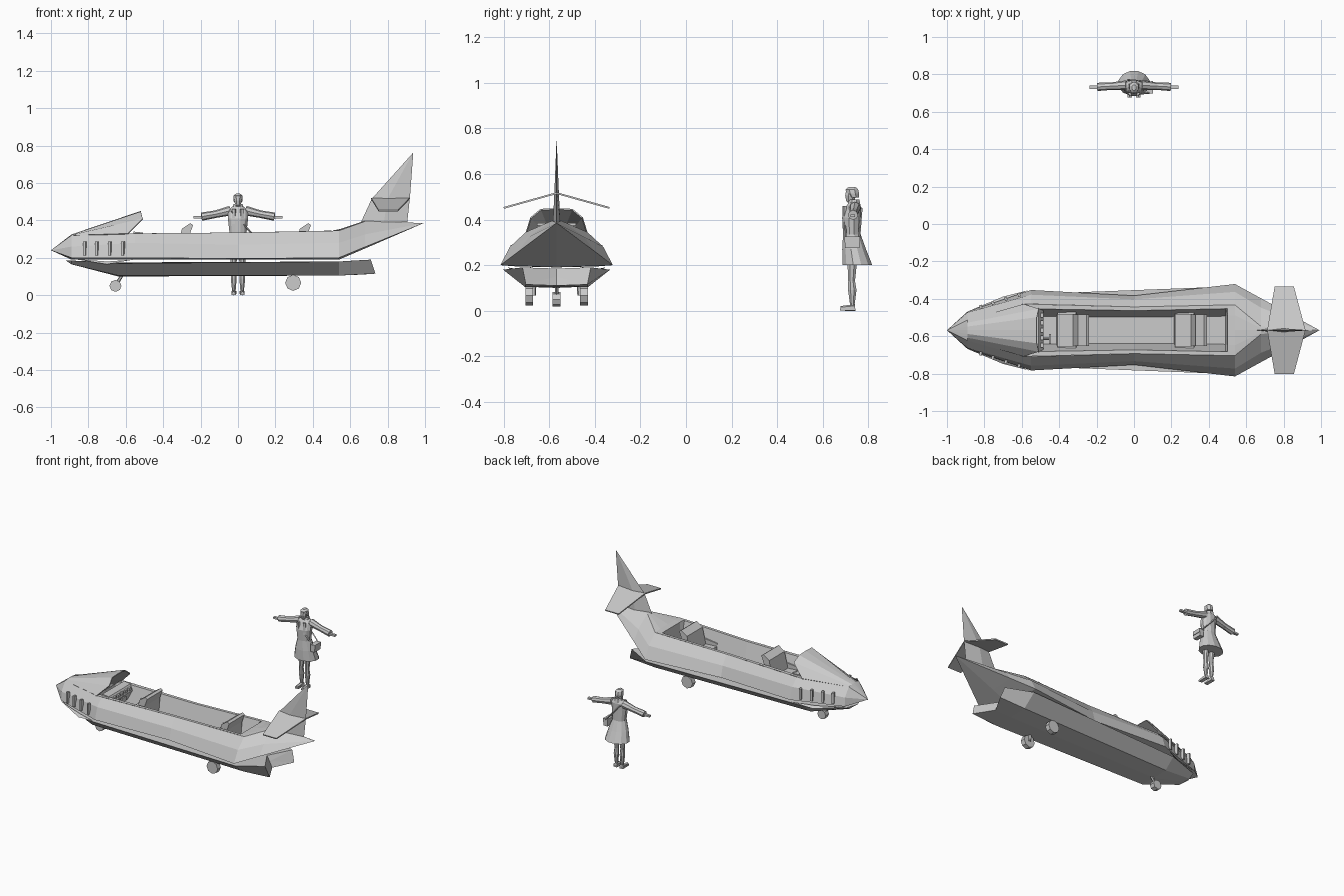
import bpy, bmesh, math
from mathutils import Vector, Matrix

CY = -0.568  # centre line of the vehicle


def finish(name, bm):
    bmesh.ops.remove_doubles(bm, verts=bm.verts, dist=0.0005)
    bmesh.ops.recalc_face_normals(bm, faces=bm.faces)
    me = bpy.data.meshes.new(name)
    bm.to_mesh(me)
    bm.free()
    ob = bpy.data.objects.new(name, me)
    bpy.context.collection.objects.link(ob)
    return ob


def half_loft(name, rows):
    """Skin rows of (x, half width, z) and mirror over the centre line."""
    bm = bmesh.new()
    for s in (1, -1):
        grid = [[bm.verts.new((x, CY + s * y, z)) for x, y, z in r] for r in rows]
        for a, b in zip(grid, grid[1:]):
            for i in range(len(a) - 1):
                q = [a[i], a[i + 1], b[i + 1], b[i]]
                bm.faces.new(q if s > 0 else q[::-1])
    bmesh.ops.remove_doubles(bm, verts=bm.verts, dist=0.0005)
    bmesh.ops.dissolve_degenerate(bm, dist=0.0005, edges=bm.edges)
    return finish(name, bm)


def at(x, *yz):
    return [(x, y, z) for y, z in yz]


def prism(name, profile, y0, y1):
    """Extrude an x-z profile from y0 to y1."""
    bm = bmesh.new()
    f = bm.faces.new([bm.verts.new((x, y0, z)) for x, z in profile])
    ext = bmesh.ops.extrude_face_region(bm, geom=[f])["geom"]
    for v in ext:
        if isinstance(v, bmesh.types.BMVert):
            v.co.y = y1
    return finish(name, bm)


def box(name, c, size, rz=0):
    bm = bmesh.new()
    bmesh.ops.create_cube(bm, size=1, matrix=Matrix.Translation(c)
                          @ Matrix.Rotation(rz, 4, 'Z') @ Matrix.Diagonal((*size, 1)))
    return finish(name, bm)


def rod(name, a, b, r1, r2, n=8):
    a, b = Vector(a), Vector(b)
    d = b - a
    m = Matrix.Translation((a + b) / 2) @ d.to_track_quat('Z', 'Y').to_matrix().to_4x4()
    bm = bmesh.new()
    bmesh.ops.create_cone(bm, cap_ends=True, segments=n, radius1=r1, radius2=r2,
                          depth=d.length, matrix=m)
    return finish(name, bm)


def stacked(name, rings, n=8, cap=True):
    """Loft of ellipses given as (x, y, z, rx, ry)."""
    bm = bmesh.new()
    loops = [[bm.verts.new((x + rx * math.cos(2 * math.pi * (k + .5) / n),
                            y + ry * math.sin(2 * math.pi * (k + .5) / n), z))
              for k in range(n)] for x, y, z, rx, ry in rings]
    for a, b in zip(loops, loops[1:]):
        for k in range(n):
            bm.faces.new((a[k], a[(k + 1) % n], b[(k + 1) % n], b[k]))
    if cap:
        bm.faces.new(loops[0])
        bm.faces.new(loops[-1])
    return finish(name, bm)


# Upper hull: underside, widest edge, shoulder, rim
half_loft("upper_hull", [
    at(-1, (0, .24), (0, .24), (0, .24), (0, .24)),
    at(-.89, (0, .19), (.10, .20), (.095, .26), (.055, .32)),
    at(-.55, (0, .19), (.215, .20), (.19, .28), (.14, .33)),
    at(0, (0, .19), (.185, .195), (.165, .27), (.125, .335)),
    at(.54, (0, .19), (.247, .20), (.205, .28), (.135, .345)),
    at(.68, (0, .25), (.17, .258), (.12, .325), (.02, .395)),
    at(.992, (0, .385), (0, .385), (0, .385), (0, .385))])

# Cockpit tub, running into the rear deck
half_loft("cockpit_tub", [
    at(-.60, (.14, .325), (.115, .325), (.08, .325), (0, .325)),
    at(-.58, (.14, .33), (.115, .33), (.075, .20), (0, .20)),
    at(0, (.125, .335), (.105, .335), (.07, .20), (0, .20)),
    at(.49, (.135, .345), (.115, .345), (.075, .20), (0, .20)),
    at(.50, (.135, .345), (.115, .345), (.08, .345), (0, .345)),
    at(.54, (.135, .345), (.115, .347), (.08, .35), (0, .352)),
    at(.68, (.02, .395), (.015, .396), (.01, .397), (0, .398)),
    at(.992, (0, .385), (0, .385), (0, .385), (0, .385))])

# Windscreen cowl over the nose
cowl = half_loft("windscreen_cowl", [
    at(-1, (0, .24), (0, .24), (0, .24), (0, .24)),
    at(-.89, (.055, .32), (.04, .322), (.02, .324), (0, .325)),
    [(-.59, .14, .33), (-.51, .115, .41), (-.52, .07, .447), (-.52, 0, .45)]])
m = cowl.modifiers.new("thickness", 'SOLIDIFY')
m.thickness = .006

# Lower hull with a forked rear edge
half_loft("lower_hull", [
    at(-.92, (0, .185), (0, .185), (0, .185), (0, .185)),
    at(-.89, (0, .185), (.09, .185), (.05, .165), (0, .165)),
    at(-.64, (0, .175), (.19, .17), (.115, .105), (0, .10)),
    at(.54, (0, .175), (.235, .18), (.14, .105), (0, .105)),
    [(.62, 0, .185), (.71, .15, .19), (.735, .135, .115), (.66, 0, .11)],
    at(.64, (0, .15), (0, .15), (0, .15), (0, .15))])

# Gill slits on both sides of the nose
for x, w in ((-.82, .125), (-.755, .146), (-.685, .168), (-.615, .19)):
    for s in (1, -1):
        box("gill_slit", (x, CY + s * w, .25), (.014, .02, .075), s * .3)

# Nose spoiler edges
for s in (1, -1):
    half = [(-.89, .10, .195), (-.70, .18, .165), (-.56, .215, .19), (-.70, .16, .18)]
    bm = bmesh.new()
    bm.faces.new([bm.verts.new((x, CY + s * y, z)) for x, y, z in half])
    finish("nose_strake", bm)

# Tail fin and drooping tailplane
half_loft("tail_fin", [
    [(.655, 0, .385), (.78, .016, .39), (.905, 0, .39)],
    [(.715, 0, .515), (.80, .010, .515), (.92, 0, .53)],
    [(.935, 0, .76), (.935, 0, .76), (.937, 0, .76)]])
tp = half_loft("tailplane", [
    [(.712, 0, .52), (.917, 0, .52)],
    [(.752, .233, .455), (.855, .233, .455)]])
tp.modifiers.new("thickness", 'SOLIDIFY').thickness = .008

# Seats
for x in (-.24, .39):
    prism("seat", [(x - .175, .20), (x - .17, .25), (x - .085, .245), (x - .06, .355),
                   (x - .015, .385), (x, .375), (x - .02, .32), (x - .03, .20)],
          CY - .085, CY + .085)
    for s in (1, -1):
        prism("seat_bolster", [(x - .17, .20), (x - .17, .27), (x - .07, .28),
                               (x - .06, .20)], CY + s * .085, CY + s * .097)

# Dashboard, console and steering yoke
prism("dashboard", [(-.56, .22), (-.56, .34), (-.51, .335), (-.485, .30), (-.51, .24)],
      CY - .12, CY + .12)
for y in (-.08, -.04, 0, .04, .08):
    box("dial", (-.492, CY + y, .318), (.015, .022, .018))
rod("steering_column", (-.51, CY - .045, .28), (-.45, CY - .045, .30), .006, .006)
box("steering_yoke", (-.45, CY - .045, .305), (.01, .05, .03))

# Wheels and struts
def wheel(x, y, z, r, w):
    rod("wheel", (x, y - w, z), (x, y + w, z), r, r, 8)

wheel(-.655, CY, .05, .032, .018)
rod("nose_strut", (-.655, CY, .05), (-.615, CY, .115), .009, .009, 6)
for s in (1, -1):
    wheel(.295, CY + s * .12, .066, .043, .017)
    rod("rear_strut", (.295, CY + s * .10, .066), (.295, CY + s * .10, .13), .009, .012, 6)

# Standing figure: legs, shoes, arms
PY = .73
for s in (1, -1):
    stacked("leg", [(s * .022, PY, .02, .010, .010), (s * .023, PY, .09, .017, .02),
                    (s * .022, PY - .003, .13, .014, .016), (s * .024, PY, .23, .021, .024)])
    rod("shoe_toe", (s * .022, PY + .012, .014), (s * .024, PY - .052, .010), .015, .010, 6)
    box("shoe_sole", (s * .023, PY - .02, .005), (.026, .068, .010))
    rod("sleeve_upper", (s * .04, PY + .012, .452), (s * .12, PY + .007, .433), .026, .020)
    rod("sleeve_lower", (s * .12, PY + .007, .433), (s * .195, PY + .003, .42), .020, .022)
    box("hand", (s * .215, PY + .002, .417), (.045, .018, .012))
    box("lapel", (s * .022, PY - .034, .42), (.018, .012, .08), s * .4)

# Coat, torso, collar, head, hair
stacked("coat", [(0, .752, .20, .085, .068), (0, .738, .27, .068, .054),
                 (0, .728, .335, .047, .040), (0, .726, .41, .056, .042),
                 (0, .735, .455, .056, .034), (0, .738, .48, .022, .022)], 12)
stacked("collar", [(0, .738, .455, .035, .032), (0, .738, .488, .027, .025)], 8, False)
stacked("head", [(0, .728, .47, .012, .014), (0, .722, .482, .016, .020),
                 (0, .722, .505, .022, .025), (0, .725, .53, .019, .024)])
stacked("hair", [(0, .738, .497, .024, .022), (0, .732, .515, .027, .030),
                 (0, .728, .532, .025, .030), (0, .729, .543, .012, .016)])

# Shoulder bag and strap
box("shoulder_bag", (.083, PY, .30), (.03, .065, .05))
box("bag_flap", (.098, PY, .312), (.008, .067, .026))
for a, b in (((.083, .70, .32), (-.035, .695, .45)), ((.083, .76, .32), (-.035, .77, .45))):
    rod("bag_strap", a, b, .005, .005, 4)
